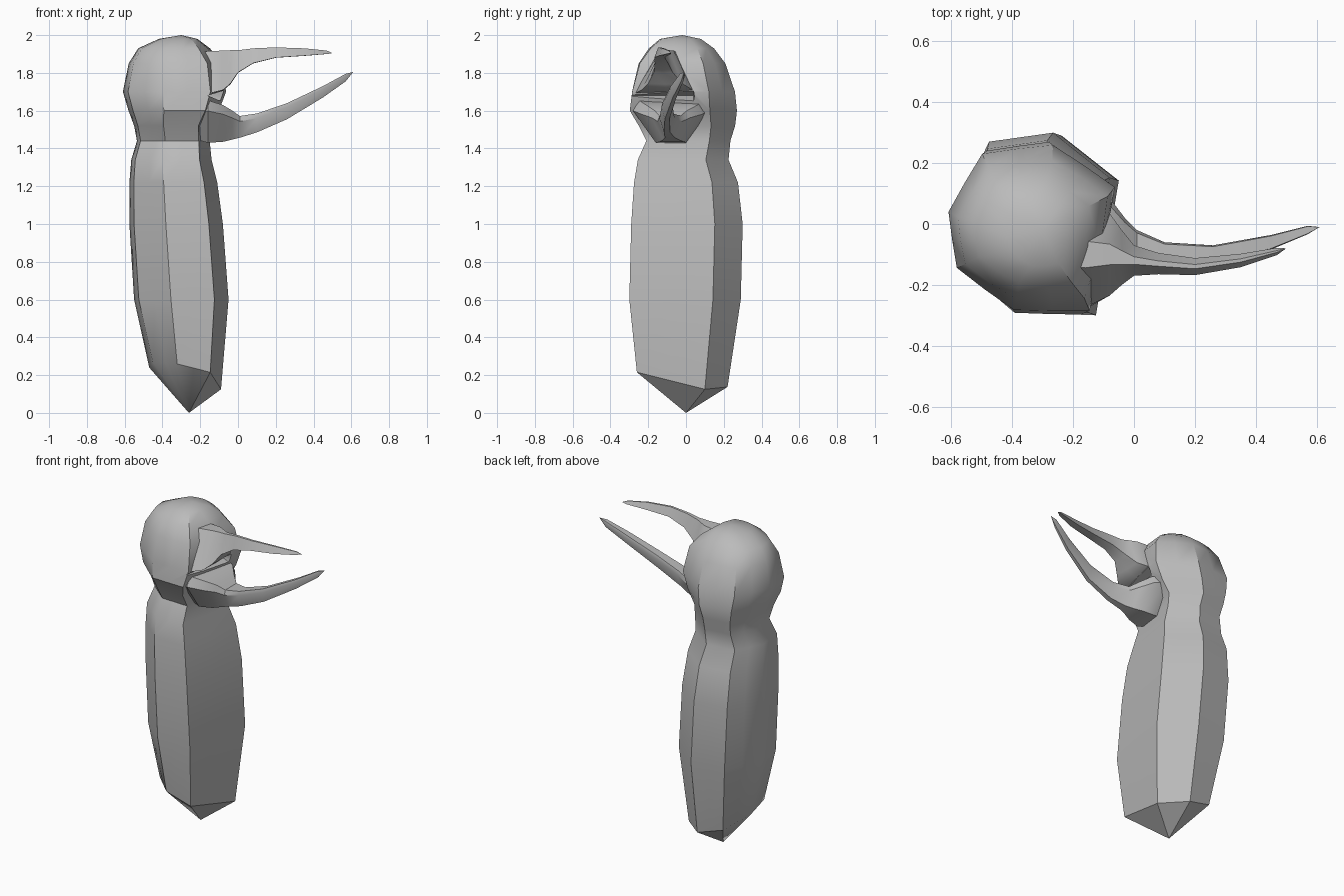
import bpy, bmesh, math
from mathutils import Vector

cube = bpy.data.objects.get("Cube")
if cube:
    bpy.data.objects.remove(cube, do_unlink=True)

grey = bpy.data.materials.new("plain grey")
grey.use_nodes = True
colour = (0.5, 0.5, 0.5, 1)
grey.diffuse_color = colour
grey.node_tree.nodes["Principled BSDF"].inputs["Base Color"].default_value = colour


def loft(name, rings, start, end):
    """Skin a list of equal rings and close both ends to a point."""
    bm = bmesh.new()
    loops = [[bm.verts.new(p) for p in ring] for ring in rings]
    count = len(loops[0])
    for low, high in zip(loops, loops[1:]):
        for i in range(count):
            j = (i + 1) % count
            bm.faces.new((low[i], low[j], high[j], high[i]))
    first, last = bm.verts.new(start), bm.verts.new(end)
    for i in range(count):
        j = (i + 1) % count
        bm.faces.new((first, loops[0][j], loops[0][i]))
        bm.faces.new((last, loops[-1][i], loops[-1][j]))
    bmesh.ops.recalc_face_normals(bm, faces=bm.faces)
    mesh = bpy.data.meshes.new(name)
    bm.to_mesh(mesh)
    bm.free()
    mesh.materials.append(grey)
    obj = bpy.data.objects.new(name, mesh)
    bpy.context.collection.objects.link(obj)
    return obj


def select_only(obj):
    bpy.ops.object.select_all(action='DESELECT')
    obj.select_set(True)
    bpy.context.view_layer.objects.active = obj


def soften(obj):
    select_only(obj)
    bpy.ops.object.shade_smooth_by_angle(angle=math.radians(35))


# Seven-sided outline, with a midpoint on each side for rounding the head
corners = [Vector(c) for c in ((.7, -1), (1, .5), (.25, 1), (-.6, .9),
                               (-1, .2), (-.9, -.47), (-.22, -.97))]
outline = []
for i, corner in enumerate(corners):
    outline += [corner, (corner + corners[(i + 1) % len(corners)]) / 2]

# Body and head: height, x range, y range, roundness
levels = [
    (.2, -.47, -.09, -.26, .22, 0),
    (.6, -.55, -.05, -.3, .29, 0),
    (1, -.575, -.08, -.29, .3, 0),
    (1.22, -.575, -.11, -.275, .275, 0),
    (1.34, -.565, -.14, -.255, .225, 0),
    (1.44, -.535, -.15, -.21, .235, 0),
    (1.52, -.55, -.15, -.25, .26, 0),
    (1.6, -.58, -.1, -.3, .27, .05),
    (1.7, -.61, -.06, -.29, .26, .1),
    (1.85, -.58, -.08, -.255, .21, .25),
    (1.93, -.53, -.14, -.2, .15, .4),
    (1.98, -.42, -.21, -.14, .08, .5),
]
rings = []
for n, (z, x0, x1, y0, y1, roundness) in enumerate(levels):
    ring = []
    for p in outline:
        q = p.lerp(p.normalized(), roundness)
        tilt = .05 * (p.x + p.y) if n == 0 else 0
        ring.append(((x0 + x1 + q.x * (x1 - x0)) / 2,
                     (y0 + y1 + q.y * (y1 - y0)) / 2, z - tilt))
    rings.append(ring)
body = loft("body_and_head", rings, (-.26, 0, 0), (-.3, -.02, 2))

# Open mouth: a wedge taken out of the front of the head
wedge = [[(-.16, y, 1.68), (.1, y, 1.76), (.1, y, 1.57)] for y in (-.4, .04)]
cutter = loft("mouth_cutter", wedge, (0, -.42, 1.67), (0, .05, 1.67))
cutter.hide_render = True
cut = body.modifiers.new("mouth", 'BOOLEAN')
cut.operation, cut.object, cut.solver = 'DIFFERENCE', cutter, 'EXACT'
select_only(body)
bpy.ops.object.modifier_apply(modifier=cut.name)
bpy.data.objects.remove(cutter, do_unlink=True)
soften(body)


def beak(name, sections, profile, tip):
    """Sweep a cross-section along x: x, y, bottom, top, half width."""
    rings = [[(x, y + u * w, low + v * (high - low)) for u, v in profile]
             for x, y, low, high, w in sections]
    x, y, low, high, w = sections[0]
    soften(loft(name, rings, (x - .02, y, (low + high) / 2), tip))


# Upper beak: narrow ridge on top, flanks flaring into the cheeks
beak("upper_beak", [
    (-.32, -.09, 1.69, 1.89, .17),
    (-.16, -.1, 1.685, 1.915, .175),
    (-.08, -.1, 1.705, 1.918, .135),
    (-.04, -.11, 1.74, 1.92, .09),
    (0, -.12, 1.8, 1.92, .05),
    (.08, -.13, 1.85, 1.93, .035),
    (.2, -.14, 1.88, 1.935, .028),
    (.35, -.12, 1.89, 1.93, .022),
    (.47, -.09, 1.9, 1.918, .012),
], [(-1, .02), (-.25, 1), (.25, 1), (1, .02), (0, 0)], (.5, -.08, 1.905))

# Lower beak: flat on top, keeled underneath, sweeping upward
beak("lower_beak", [
    (-.3, -.06, 1.47, 1.64, .16),
    (-.16, -.08, 1.43, 1.655, .2),
    (-.08, -.075, 1.435, 1.63, .16),
    (-.03, -.08, 1.447, 1.6, .1),
    (.01, -.085, 1.457, 1.572, .065),
    (.1, -.1, 1.485, 1.585, .04),
    (.26, -.1, 1.555, 1.64, .03),
    (.45, -.06, 1.67, 1.73, .024),
    (.57, -.02, 1.755, 1.795, .014),
], [(-1, .75), (-.85, 1), (.85, 1), (1, .75), (.4, 0), (-.4, 0)], (.61, -.01, 1.805))
